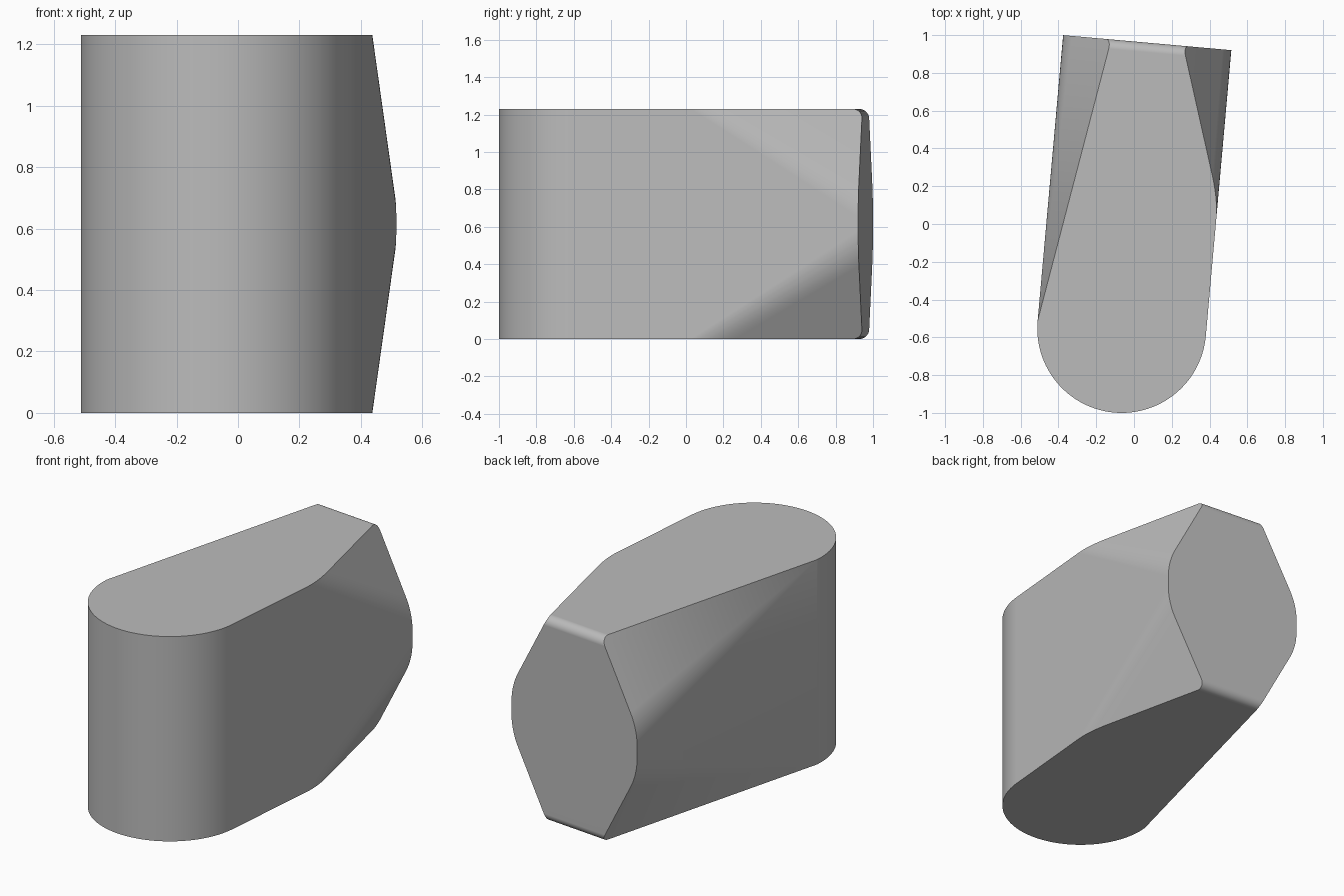
import bpy, bmesh, math
from mathutils import Matrix, Vector

cube = bpy.data.objects.get("Cube")
if cube:
    bpy.data.objects.remove(cube, do_unlink=True)

R, LENGTH, HEIGHT = 0.447, 1.519, 1.23     # front radius, length behind it, height
MID = HEIGHT / 2
FLAT, ROUND = 0.035, 0.40                  # ridge flat half-height and rounding radius
SLOPE = math.radians(28)                   # slant of the rear bevels
EDGE = 0.05                                # rounding of rear top and bottom edges
REACH = {-1: 0.0, 1: 0.72}                 # where each bevel starts along its side
BLEND = {-1: (0.0, 0.1), 1: (0.62, 0.85)}  # rounded start of each bevel
CORNER = (MID - FLAT - ROUND * math.tan(SLOPE / 2)) * math.tan(SLOPE)


def body_points():
    """Points of the upper half, as (across, along, height above middle)."""
    pts = []
    # round front
    for i in range(65):
        a = math.pi + math.pi * i / 64
        pts.append((R * math.cos(a), R * math.sin(a), MID))
    for side in (-1, 1):
        taper = CORNER / (LENGTH - REACH[side])
        # rounded ridge on the end face
        for i in range(13):
            a = SLOPE * i / 12
            pts.append((side * (R - ROUND * (1 - math.cos(a))), LENGTH,
                        FLAT + ROUND * math.sin(a)))
        # curved start of the bevel on the top face
        v0, v2 = BLEND[side]
        v1 = REACH[side]
        u2 = R - (v2 - v1) * taper
        for i in range(9):
            t = i / 8
            v = (1 - t) ** 2 * v0 + 2 * t * (1 - t) * v1 + t * t * v2
            pts.append((side * (R - t * t * (R - u2)), v, MID))
        # rounded rear edge, kept on the bevel plane
        for i in range(9):
            a = math.pi / 2 * i / 8
            dv, dz = EDGE * (1 - math.cos(a)), EDGE * (1 - math.sin(a))
            inset = CORNER - dz * math.tan(SLOPE) - dv * taper
            pts.append((side * (R - inset), LENGTH - dv, MID - dz))
    return pts


# wrap the mirrored points into one convex body
bm = bmesh.new()
for u, v, h in body_points():
    for s in (-1, 1):
        bm.verts.new((u, v, MID + s * h))
bmesh.ops.remove_doubles(bm, verts=bm.verts[:], dist=0.0005)
hull = bmesh.ops.convex_hull(bm, input=bm.verts[:])
inner = {g for g in hull["geom_interior"] + hull["geom_unused"]
         if isinstance(g, bmesh.types.BMVert)}
bmesh.ops.delete(bm, geom=list(inner), context="VERTS")
bmesh.ops.dissolve_limit(bm, angle_limit=math.radians(0.6),
                         verts=bm.verts[:], edges=bm.edges[:])
bmesh.ops.recalc_face_normals(bm, faces=bm.faces[:])
bm.transform(Matrix.Translation(Vector((-0.065, -0.553, 0)))
             @ Matrix.Rotation(math.radians(-5.1), 4, "Z"))

mesh = bpy.data.meshes.new("bevelled_body")
bm.to_mesh(mesh)
bm.free()
body = bpy.data.objects.new("bevelled_body", mesh)
bpy.context.collection.objects.link(body)

# plain grey
grey = bpy.data.materials.new("light_grey")
grey.use_nodes = True
colour = (0.5, 0.5, 0.5, 1)
grey.diffuse_color = colour
grey.node_tree.nodes["Principled BSDF"].inputs["Base Color"].default_value = colour
mesh.materials.append(grey)

# smooth curved areas, crisp creases
bpy.ops.object.select_all(action="DESELECT")
body.select_set(True)
bpy.context.view_layer.objects.active = body
bpy.ops.object.shade_smooth_by_angle(angle=math.radians(20))
normals = body.modifiers.new("face_weighted_normals", "WEIGHTED_NORMAL")
normals.keep_sharp = True
